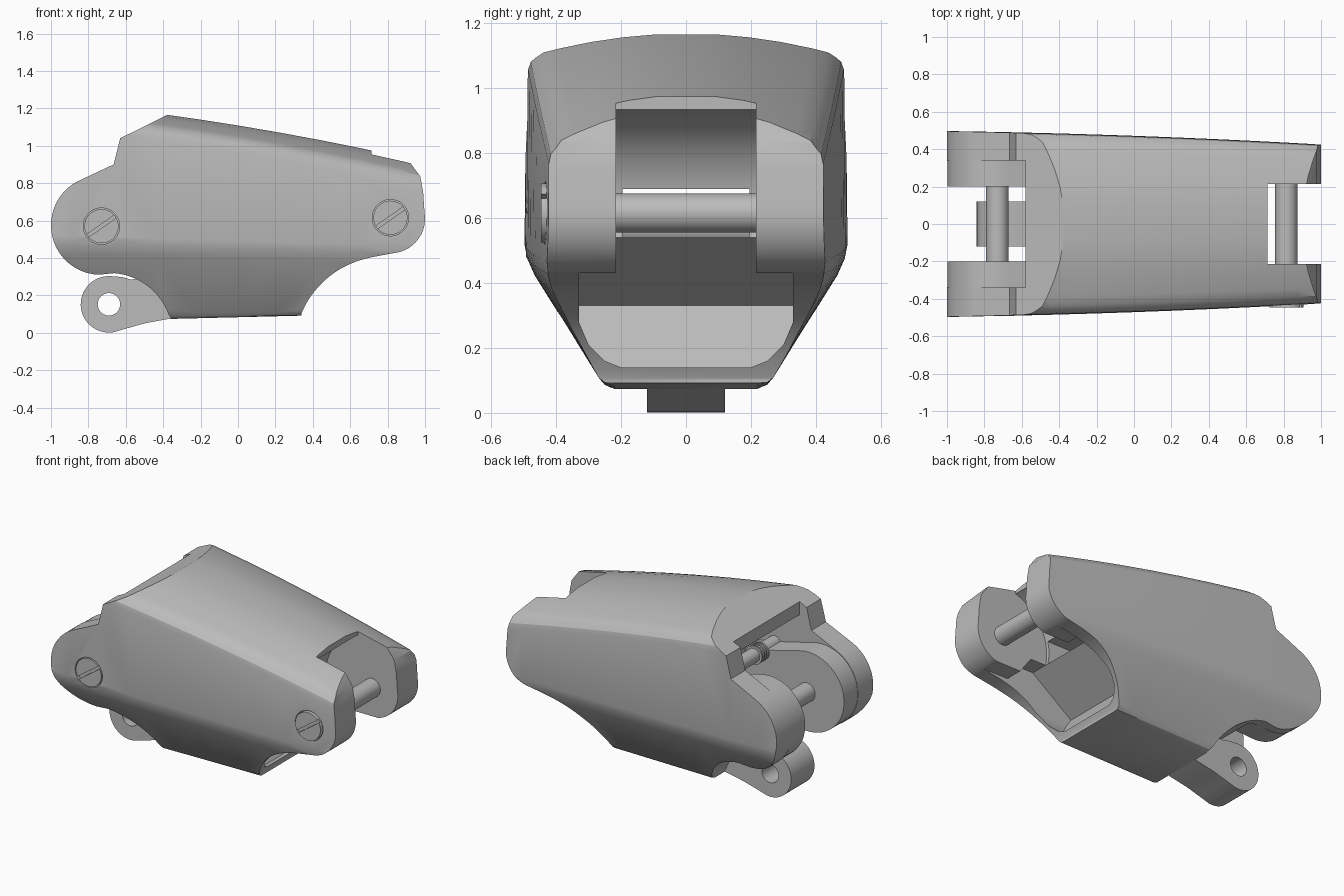
import bpy, bmesh
from math import cos, sin, radians
from mathutils import Matrix

cube = bpy.data.objects.get("Cube")
if cube:
    bpy.data.objects.remove(cube)

grey = bpy.data.materials.new("plain grey")
grey.use_nodes = True
grey.diffuse_color = (0.5, 0.5, 0.5, 1)
grey.node_tree.nodes["Principled BSDF"].inputs["Base Color"].default_value = (0.5, 0.5, 0.5, 1)

REAR = (-0.73, 0.57)     # pivot at the -x end (x, z)
FRONT = (0.815, 0.615)   # pivot at the +x end


def loft(name, rings):
    """Closed solid through rings of equal point count."""
    bm = bmesh.new()
    loops = [[bm.verts.new(p) for p in r] for r in rings]
    n = len(loops[0])
    for a, b in zip(loops, loops[1:]):
        for i in range(n):
            bm.faces.new((a[i], a[(i + 1) % n], b[(i + 1) % n], b[i]))
    bm.faces.new(loops[0][::-1])
    bm.faces.new(loops[-1])
    bmesh.ops.recalc_face_normals(bm, faces=bm.faces)
    me = bpy.data.meshes.new(name)
    bm.to_mesh(me)
    bm.free()
    me.materials.append(grey)
    ob = bpy.data.objects.new(name, me)
    bpy.context.collection.objects.link(ob)
    return ob


def prism(name, pts, y0, y1):
    return loft(name, [[(x, y, z) for x, z in pts] for y in (y0, y1)])


def arc(c, r, a0, a1, n):
    return [(c[0] + r * cos(radians(a0 + (a1 - a0) * i / n)),
             c[1] + r * sin(radians(a0 + (a1 - a0) * i / n))) for i in range(n + 1)]


def rod(name, c, r, y0, y1, n=64):
    return prism(name, arc(c, r, 0, 360 - 360 / n, n - 1), y0, y1)


def box(name, x0, x1, y, z0, z1):
    return prism(name, [(x0, z0), (x1, z0), (x1, z1), (x0, z1)], -y, y)


def boolean(ob, other, op="DIFFERENCE"):
    """Apply a boolean and discard the helper."""
    m = ob.modifiers.new("cut", "BOOLEAN")
    m.operation, m.solver, m.object = op, "EXACT", other
    other.hide_render = True
    bpy.context.view_layer.update()
    me = bpy.data.meshes.new_from_object(ob.evaluated_get(bpy.context.evaluated_depsgraph_get()))
    ob.modifiers.clear()
    ob.data = me
    bpy.data.objects.remove(other)


def half_width(x):
    return 0.497 - 0.015 * (x + 1) - 0.0105 * (x + 1) ** 2


def section(x):
    """Outer cross-section: crowned top, straight sides, tapered belly."""
    w = half_width(x)
    top = 1.112 - 0.163 * x - 0.033 * x * x
    drop = 0.095 + 0.008 * x
    crease = 0.45 - 0.025 * x
    half = [(w * k, top - drop * k * k) for k in (0.2, 0.4, 0.6, 0.8, 0.9)]
    half += [(w - 0.025, top - drop - 0.003), (w - 0.01, top - drop - 0.02), (w - 0.003, top - drop - 0.05)]
    half += [(w, crease + 0.04), (w - 0.008, crease), (w - 0.03, crease - 0.05)]
    half += [(0.27, 0.11), (0.25, 0.09 + 0.01 * x), (0.22, 0.083 + 0.025 * x)]
    return [(x, y, z) for y, z in half] + [(x, -y, z) for y, z in reversed(half)]


# Shell: lofted section trimmed by the side outline
shell = loft("shell", [section(-1.1 + 0.22 * i) for i in range(11)])
outline = [(-0.63, 1.04), (-0.375, 1.166), (-0.375, 1.3), (0.7, 1.1), (0.92, 0.91),
           (0.975, 0.835), (0.99, 0.75)]
outline += arc((0.815, 0.61), 0.185, 10, -85, 14)
outline += [(0.72, 0.405)] + arc((0.8, -0.09), 0.5, 104, 157, 14)
outline += [(0.34, 0.04), (-0.36, 0.04), (-0.36, 0.08)]
outline += arc((-0.69, -0.02), 0.34, 20, 85, 12)
outline += arc((-0.735, 0.575), 0.265, 268, 118, 24) + [(-0.665, 0.9)]
boolean(shell, prism("outline", outline, -1, 1), "INTERSECT")

# Hollow at the +x end: sloping floor under an overhanging rear wall
belly = [(-0.2, 0.14), (0.2, 0.14), (0.25, 0.16), (0.3, 0.21), (0.33, 0.28), (0.33, 0.9), (-0.33, 0.9),
         (-0.33, 0.28), (-0.3, 0.21), (-0.25, 0.16)]
hollow = loft("hollow", [[(x, y, z) for y, z in belly] for x in (-0.5, 1.2)])
ramp = [(1.1, 0.05), (0.4, 0.05), (0.33, 0.14), (0.2, 0.33), (0.49, 0.54),
        (0.6, 0.54), (0.68, 0.43), (1.1, 0.43)]
boolean(hollow, prism("ramp", ramp, -1, 1), "INTERSECT")
boolean(shell, hollow)

# Slot joining both hollows
boolean(shell, box("slot", -0.5, 0.5, 0.195, 0.54, 0.69))

# Knuckle clearance between the +x lugs
boolean(shell, rod("clearance", FRONT, 0.335, -0.215, 0.215))
boolean(shell, box("notch", 0.715, 1.2, 0.215, 0.3, 1.3))

# Pocket at the -x end, leaving a tapering boss inside each lug
pocket_side = [(-1.1, 0.1), (-0.58, 0.1), (-0.575, 0.33), (-0.29, 0.54), (-0.29, 0.69),
               (-0.25, 0.92), (-0.58, 0.98), (-0.58, 1.4), (-1.1, 1.4)]
boss_side = arc((-0.74, 0.575), 0.258, 75, 275, 30) + [(-0.5, 0.33), (-0.2, 0.45), (-0.2, 0.72), (-0.5, 0.78)]
pocket = prism("pocket", pocket_side, -0.34, 0.34)
for side in (-1, 1):
    boolean(pocket, prism("boss", boss_side, 0.2 * side, 0.5 * side))
boolean(shell, pocket)

# Pins with slotted screw heads on the -y side
parts = [shell]
for label, c, proud in (("rear", REAR, 0.001), ("front", FRONT, 0.011)):
    y = -half_width(c[0])
    boolean(shell, rod("recess", c, 0.097, y - 0.1, y + 0.03))
    parts.append(rod(label + "_pin", c, 0.06, -0.36, 0.36, 40))
    head = rod(label + "_screw_head", c, 0.091, y - proud, y + 0.035)
    groove = box("groove", -0.2, 0.2, 0.015, -0.009, 0.009)
    groove.data.transform(Matrix.Translation((c[0], y - proud, c[1])) @ Matrix.Rotation(radians(-35), 4, "Y"))
    boolean(head, groove)
    parts.append(head)

# Cross rod with a threaded end inside the pocket
cross = (-0.4, 0.75)
parts.append(rod("cross_rod", cross, 0.045, -0.36, 0.36, 32))
for i in range(4):
    y = -0.2 + 0.022 * i
    parts.append(rod("thread_ring", cross, 0.06, y, y + 0.011, 32))

# Tendon tongue with eyelet below the -x end
eye = (-0.69, 0.152)
tongue = arc(eye, 0.151, 85, 280, 30)
tongue += [(-0.6, 0.022), (-0.5, 0.05), (-0.35, 0.078), (-0.3, 0.1), (-0.4, 0.2), (-0.5, 0.29),
           (-0.575, 0.285), (-0.62, 0.298)]
tab = prism("eyelet_tongue", tongue, -0.12, 0.12)
boolean(tab, rod("eye", eye, 0.06, -0.3, 0.3, 40))
parts.append(tab)

# Smooth curved faces, keep edges crisp
bpy.ops.object.select_all(action="DESELECT")
for ob in parts:
    ob.select_set(True)
bpy.context.view_layer.objects.active = shell
bpy.ops.object.shade_smooth_by_angle(angle=radians(28))
